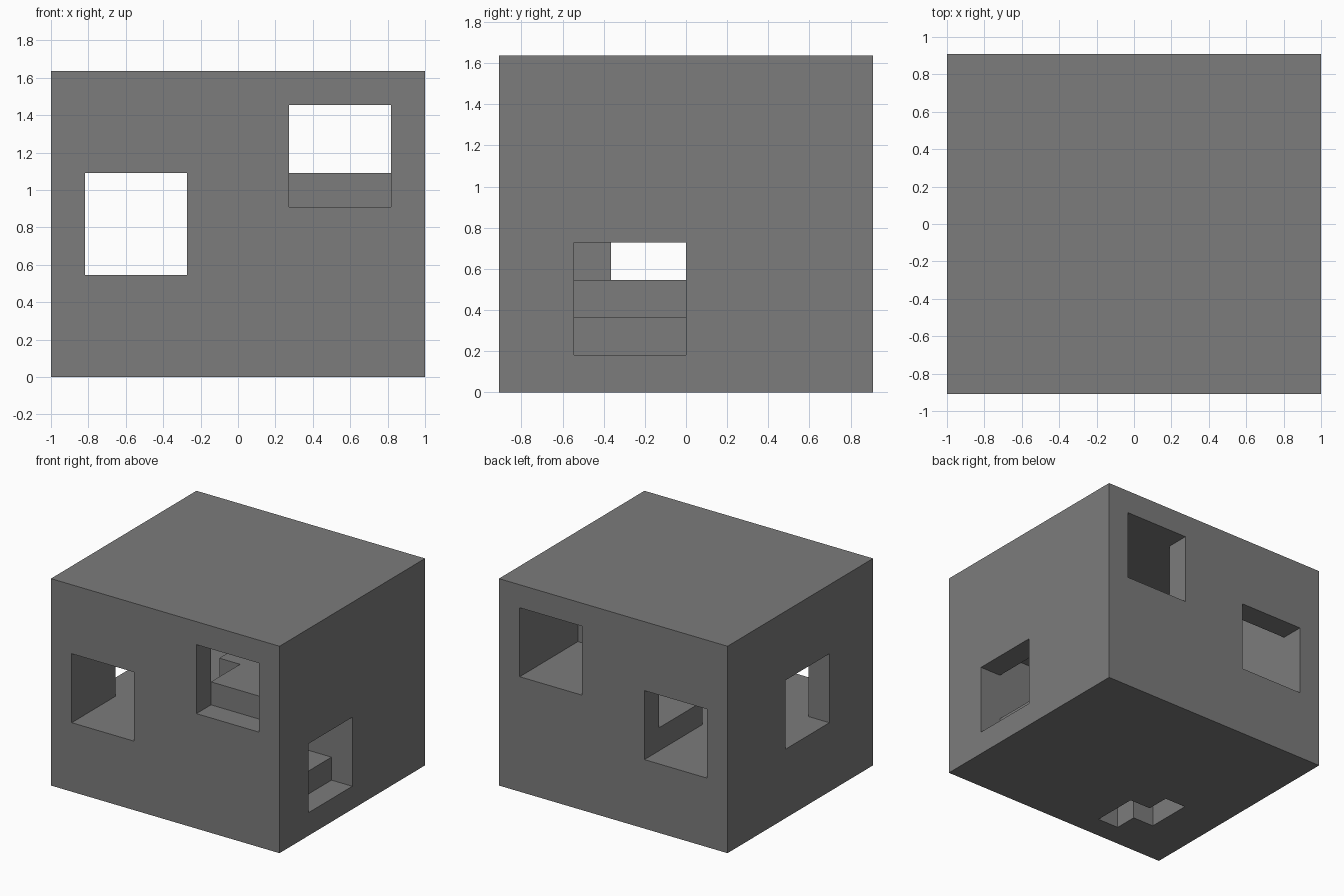
import bpy
from mathutils import Vector

if "Cube" in bpy.data.objects:
    bpy.data.objects.remove(bpy.data.objects["Cube"], do_unlink=True)

U = 2 / 11                      # one block unit
SIZE = Vector((11, 10, 9))

grey = bpy.data.materials.new("mid_grey")
grey.use_nodes = True
colour = (0.2, 0.2, 0.2, 1)
grey.diffuse_color = colour
grey.node_tree.nodes["Principled BSDF"].inputs["Base Color"].default_value = colour


def box(name, x, y, z):
    """Box from unit ranges, counted from the low front corner."""
    low, high = Vector((x[0], y[0], z[0])), Vector((x[1], y[1], z[1]))
    centre = (low + high) / 2 - Vector((SIZE.x / 2, SIZE.y / 2, 0))
    bpy.ops.mesh.primitive_cube_add(size=1)
    ob = bpy.context.object
    ob.name = name
    for v in ob.data.vertices:
        v.co = (v.co * (high - low) + centre) * U
    ob.data.materials.append(grey)
    return ob


body = box("hollow_block", (0, 11), (0, 10), (0, 9))

cavities = {
    # window openings through the outer walls
    "low_passage": ((1, 4), (-1, 11), (3, 6)),
    "high_front_window": ((7, 10), (-1, 1), (5, 8)),
    "high_back_window": ((7, 10), (8, 11), (5, 8)),
    "end_window": ((-1, 2), (3, 6), (3, 6)),
    "low_end_window": ((10, 12), (2, 5), (1, 4)),
    # stepped pocket underneath
    "pocket_front": ((3, 4), (1, 3), (-1, 1)),
    "pocket_back": ((2, 3), (2, 4), (-1, 1)),
    # inner chamber, ledges and stepped tunnel
    "upper_chamber": ((1, 10), (1, 9), (6, 8)),
    "hall": ((1, 4), (1, 9), (3, 7)),
    "front_well": ((3, 7), (1, 3), (4, 7)),
    "middle_well": ((3, 6), (2, 7), (4, 7)),
    "back_well": ((3, 7), (6, 9), (4, 7)),
    "back_ledge": ((6, 10), (6, 9), (5, 7)),
    "tunnel_inner": ((3, 7), (2, 6), (3, 5)),
    "tunnel_outer": ((7, 10), (2, 5), (2, 5)),
}

for name, ranges in cavities.items():
    cutter = box(name + "_cutter", *ranges)
    cutter.hide_render = True
    mod = body.modifiers.new(name, "BOOLEAN")
    mod.operation = "DIFFERENCE"
    mod.solver = "EXACT"
    mod.object = cutter
    bpy.context.view_layer.objects.active = body
    bpy.ops.object.modifier_apply(modifier=mod.name)
    bpy.data.objects.remove(cutter, do_unlink=True)
